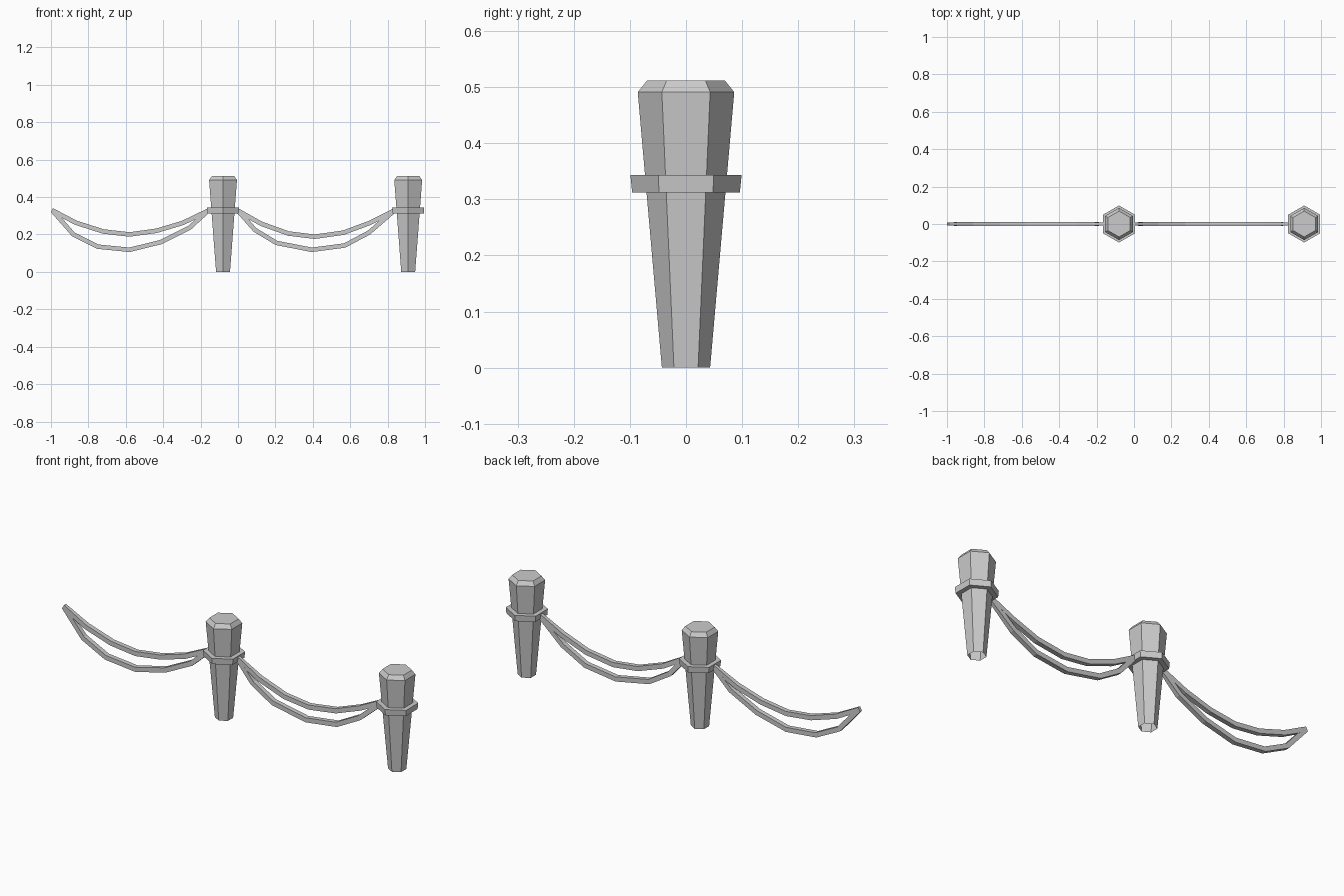
import bpy, bmesh, math
from mathutils import Vector

old = bpy.data.objects.get("Cube")
if old:
    bpy.data.objects.remove(old, do_unlink=True)

grey = bpy.data.materials.new("stone grey")
grey.use_nodes = True
colour = (0.6, 0.6, 0.6, 1)
grey.diffuse_color = colour
grey.node_tree.nodes["Principled BSDF"].inputs["Base Color"].default_value = colour


def loft(name, rings, close_start=True, close_end=True, loop=False):
    """Join equal rings of points with quads, optionally capping the ends."""
    bm = bmesh.new()
    rows = [[bm.verts.new(p) for p in ring] for ring in rings]
    n = len(rows[0])
    pairs = list(zip(rows, rows[1:]))
    if loop:
        pairs.append((rows[-1], rows[0]))
    for a, b in pairs:
        for i in range(n):
            j = (i + 1) % n
            bm.faces.new((a[i], a[j], b[j], b[i]))
    if close_start and not loop:
        bm.faces.new(rows[0][::-1])
    if close_end and not loop:
        bm.faces.new(rows[-1])
    bmesh.ops.recalc_face_normals(bm, faces=bm.faces)
    mesh = bpy.data.meshes.new(name)
    bm.to_mesh(mesh)
    bm.free()
    mesh.materials.append(grey)
    obj = bpy.data.objects.new(name, mesh)
    bpy.context.collection.objects.link(obj)
    return obj


def hexagon(x, radius, z):
    angles = [math.radians(30 + 60 * k) for k in range(6)]
    return [(x + radius * math.cos(a), radius * math.sin(a), z) for a in angles]


def rope(name, path):
    """Square rope along an x-z path, thinner where it meets the posts."""
    pts = [Vector((x, 0, z)) for x, z in path]
    rings = []
    last = len(pts) - 1
    for i, p in enumerate(pts):
        tangent = (pts[min(i + 1, last)] - pts[max(i - 1, 0)]).normalized()
        up = Vector((-tangent.z, 0, tangent.x)) * 0.012
        side = Vector((0, 0.008 if i in (0, last) else 0.012, 0))
        rings.append([p + up + side, p + up - side, p - up - side, p - up + side])
    loft(name, rings)


# Tapered posts, open underneath, each with a collar
post_profile = [(0.043, 0), (0.086, 0.491), (0.069, 0.512)]
collar_profile = [(0.07, 0.312), (0.096, 0.312), (0.099, 0.343), (0.07, 0.343)]
for side, x in (("right", -0.08), ("left", 0.91)):
    loft(side + "_post", [hexagon(x, r, z) for r, z in post_profile], close_start=False)
    loft(side + "_collar", [hexagon(x, r, z) for r, z in collar_profile], loop=True)

# Hanging ropes, two per span
rope("right_upper_rope", [(-0.995, 0.33), (-0.865, 0.262), (-0.72, 0.216), (-0.58, 0.2),
                          (-0.435, 0.22), (-0.295, 0.262), (-0.16, 0.327)])
rope("right_lower_rope", [(-0.992, 0.328), (-0.88, 0.2), (-0.75, 0.135), (-0.58, 0.118),
                          (-0.41, 0.16), (-0.26, 0.235), (-0.16, 0.327)])
rope("left_upper_rope", [(0, 0.327), (0.125, 0.257), (0.27, 0.205), (0.41, 0.188),
                         (0.565, 0.21), (0.705, 0.262), (0.835, 0.327)])
rope("left_lower_rope", [(0, 0.327), (0.09, 0.225), (0.205, 0.155), (0.395, 0.118),
                         (0.57, 0.141), (0.7, 0.21), (0.835, 0.327)])
